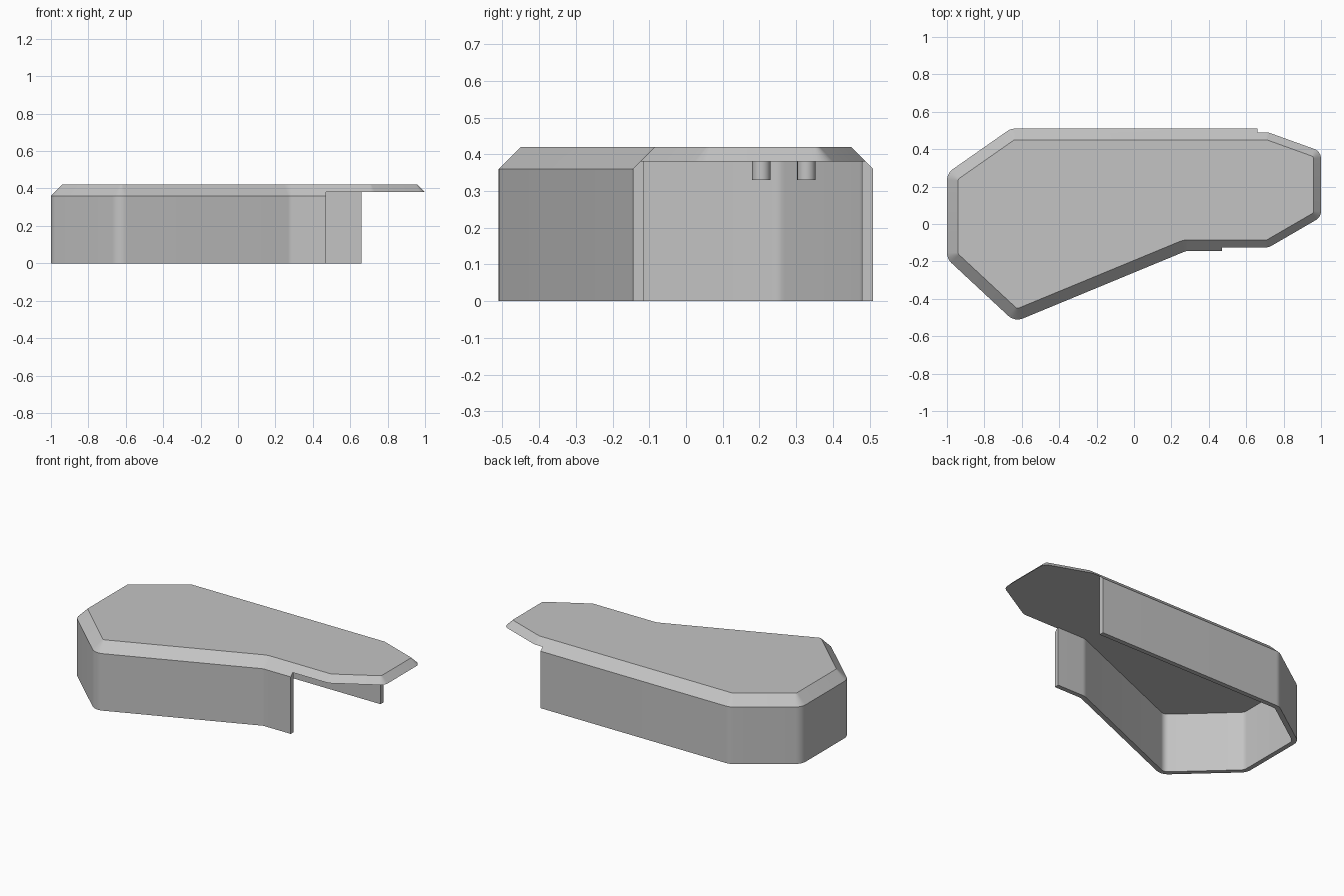
import bpy, bmesh, math
from mathutils import Vector

cube = bpy.data.objects.get("Cube")
if cube:
    bpy.data.objects.remove(cube, do_unlink=True)

grey = bpy.data.materials.new("plain_grey")
grey.use_nodes = True
grey.diffuse_color = (0.55, 0.55, 0.55, 1)
grey.node_tree.nodes["Principled BSDF"].inputs["Base Color"].default_value = (0.55, 0.55, 0.55, 1)

# Flat top outline, counterclockwise from the front corner
TOP = [Vector(p) for p in (
    (-0.625, -0.453), (0.265, -0.085), (0.71, -0.085), (0.96, 0.06), (0.96, 0.36),
    (0.71, 0.45), (-0.64, 0.45), (-0.94, 0.24), (-0.94, -0.16))]
CORNER = 0.015    # corner radius of the top face
HOLLOW = 0.11     # radius of the inward corner
STEPS = 6


def ring(d):
    """Outline moved outward by d, with rounded corners."""
    pts = []
    for i, p in enumerate(TOP):
        a = (p - TOP[i - 1]).normalized()
        b = (TOP[(i + 1) % len(TOP)] - p).normalized()
        na, nb = Vector((a.y, -a.x)), Vector((b.y, -b.x))
        miter = (na + nb) / (1 + na.dot(nb))
        if a.cross(b) > 0:
            centre, radius = p - miter * CORNER, CORNER + d
        else:
            centre, radius = p + miter * HOLLOW, d - HOLLOW
        for s in range(STEPS + 1):
            n = na.slerp(nb, s / STEPS)
            pts.append(centre + n * radius)
    return pts


def loft(name, sections):
    """Closed solid through (outline, height) sections, bottom to top."""
    bm = bmesh.new()
    rows = [[bm.verts.new((p[0], p[1], z)) for p in pts] for pts, z in sections]
    n = len(rows[0])
    for low, high in zip(rows, rows[1:]):
        for i in range(n):
            j = (i + 1) % n
            bm.faces.new((low[i], low[j], high[j], high[i]))
    bm.faces.new(rows[0][::-1])
    bm.faces.new(rows[-1])
    mesh = bpy.data.meshes.new(name)
    bm.to_mesh(mesh)
    bm.free()
    mesh.materials.append(grey)
    obj = bpy.data.objects.new(name, mesh)
    bpy.context.collection.objects.link(obj)
    return obj


def smooth(obj):
    bpy.ops.object.select_all(action='DESELECT')
    obj.select_set(True)
    bpy.context.view_layer.objects.active = obj
    bpy.ops.object.shade_smooth_by_angle(angle=math.radians(25))


# Cover with a bevelled top edge
cover = loft("cover_shell", [(ring(0.06), 0), (ring(0.06), 0.36), (ring(0), 0.42)])

# Cavity, and the open end where only the lid carries on
cavity = loft("cavity_cutter", [(ring(0.03), -0.1), (ring(0.03), 0.38)])
end = [(0.47, -0.8), (1.3, -0.8), (1.3, 0.8), (0.66, 0.8), (0.66, 0.2), (0.47, 0.2)]
opening = loft("opening_cutter", [(end, -0.2), (end, 0.38)])
cutters = [cavity, opening]
for cutter in cutters:
    cutter.hide_render = True
    cut = cover.modifiers.new(cutter.name, 'BOOLEAN')
    cut.operation = 'DIFFERENCE'
    cut.solver = 'EXACT'
    cut.object = cutter

graph = bpy.context.evaluated_depsgraph_get()
cover.data = bpy.data.meshes.new_from_object(cover.evaluated_get(graph))
cover.modifiers.clear()
for cutter in cutters:
    bpy.data.objects.remove(cutter, do_unlink=True)
smooth(cover)

# Two short pegs under the lid
for name, y in (("front_peg", 0.205), ("back_peg", 0.328)):
    bpy.ops.mesh.primitive_cylinder_add(vertices=24, radius=0.025, depth=0.055,
                                        location=(0, y, 0.3575))
    peg = bpy.context.object
    peg.name = name
    peg.data.materials.append(grey)
    smooth(peg)
